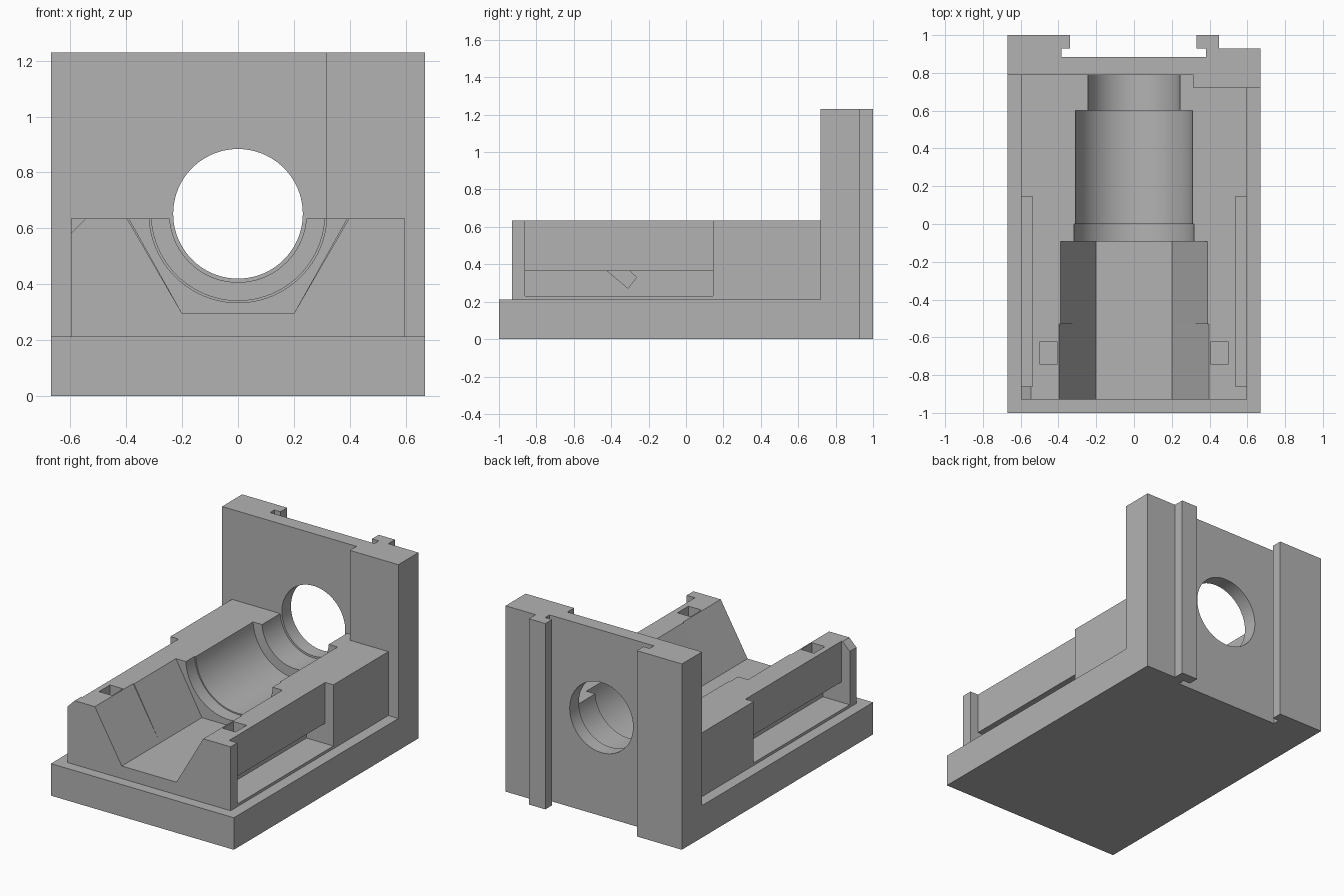
import bpy, bmesh, math
from mathutils import Vector

if "Cube" in bpy.data.objects:
    bpy.data.objects.remove(bpy.data.objects["Cube"])

grey = bpy.data.materials.new("plain grey")
grey.use_nodes = True
colour = (0.45, 0.45, 0.45, 1)
grey.diffuse_color = colour
grey.node_tree.nodes["Principled BSDF"].inputs["Base Color"].default_value = colour


def prism(name, profile, axis, lo, hi):
    """Extrude a 2D profile along an axis; the profile uses the other two axes in order."""
    bm = bmesh.new()
    verts = []
    for p in profile:
        co = list(p)
        co.insert(axis, lo)
        verts.append(bm.verts.new(co))
    face = bm.faces.new(verts)
    out = bmesh.ops.extrude_face_region(bm, geom=[face])
    shift = Vector((0, 0, 0))
    shift[axis] = hi - lo
    moved = [v for v in out["geom"] if isinstance(v, bmesh.types.BMVert)]
    bmesh.ops.translate(bm, verts=moved, vec=shift)
    bmesh.ops.recalc_face_normals(bm, faces=bm.faces)
    mesh = bpy.data.meshes.new(name)
    bm.to_mesh(mesh)
    bm.free()
    mesh.materials.append(grey)
    obj = bpy.data.objects.new(name, mesh)
    bpy.context.scene.collection.objects.link(obj)
    return obj


def box(name, x, y, z):
    a, b = sorted(x)
    return prism(name, [(a, y[0]), (b, y[0]), (b, y[1]), (a, y[1])], 2, *z)


def bore(radius, y0, y1, n=96):
    ring = [(radius * math.cos(2 * math.pi * i / n), 0.652 + radius * math.sin(2 * math.pi * i / n))
            for i in range(n)]
    return prism("bore_cutter", ring, 1, y0, y1)


def cut(obj, cutter):
    mod = obj.modifiers.new("cut", "BOOLEAN")
    mod.operation = "DIFFERENCE"
    mod.solver = "EXACT"
    mod.object = cutter
    bpy.context.view_layer.update()
    graph = bpy.context.evaluated_depsgraph_get()
    mesh = bpy.data.meshes.new_from_object(obj.evaluated_get(graph))
    obj.modifiers.clear()
    obj.data = mesh
    bpy.data.objects.remove(cutter)


# Base plate
base = box("base_plate", (-0.67, 0.67), (-1, 0.84), (0, 0.212))

# Back wall with a T-slot down its rear face
wall = prism("back_wall", [
    (-0.67, 0.79), (0.315, 0.79), (0.315, 0.72), (0.67, 0.72), (0.67, 0.93), (0.45, 0.93),
    (0.45, 1), (0.33, 1), (0.33, 0.93), (0.38, 0.93), (0.38, 0.885), (-0.385, 0.885),
    (-0.385, 0.93), (-0.34, 0.93), (-0.34, 1), (-0.67, 1)], 2, 0, 1.23)
cut(wall, bore(0.232, 0.6, 1.1))

# Cradle body
body = box("cradle_body", (-0.597, 0.597), (-0.93, 0.80), (0.2, 0.635))

# Stepped round seat and angular front seat
cut(body, bore(0.245, 0.5, 0.9))
cut(body, bore(0.31, -0.2, 0.6))
cut(body, bore(0.318, -0.2, 0))
for half, y0, y1 in ((0.39, -0.6, -0.092), (0.397, -1, -0.53)):
    slope = half + 0.06
    cut(body, prism("seat_cutter", [(-0.2, 0.295), (0.2, 0.295), (half, 0.635),
                                    (slope, 0.74), (-slope, 0.74), (-half, 0.635)], 1, y0, y1))

# Side pockets, undercuts, drop holes and small wedge notches
for s in (1, -1):
    cut(body, box("pocket_cutter", (s * 0.537, s * 0.7), (-0.86, 0.145), (0.23, 0.7)))
    cut(body, box("undercut_cutter", (s * 0.4, s * 0.6), (-0.86, 0.145), (0.23, 0.365)))
    cut(body, box("drop_hole_cutter", (s * 0.405, s * 0.5), (-0.74, -0.625), (0.3, 0.7)))
    wedge = [(-0.42, 0.364), (-0.31, 0.272), (-0.265, 0.33), (-0.3, 0.364)]
    cut(body, prism("wedge_cutter", wedge, 0, *sorted((s * 0.3, s * 0.45))))

# Chamfer on one front corner post
cut(body, prism("chamfer_cutter", [(-0.65, 0.53), (-0.49, 0.69), (-0.65, 0.69)], 1, -1, -0.8))

for obj in (wall, body):
    bpy.ops.object.select_all(action="DESELECT")
    obj.select_set(True)
    bpy.context.view_layer.objects.active = obj
    bpy.ops.object.shade_smooth_by_angle(angle=math.radians(25))
